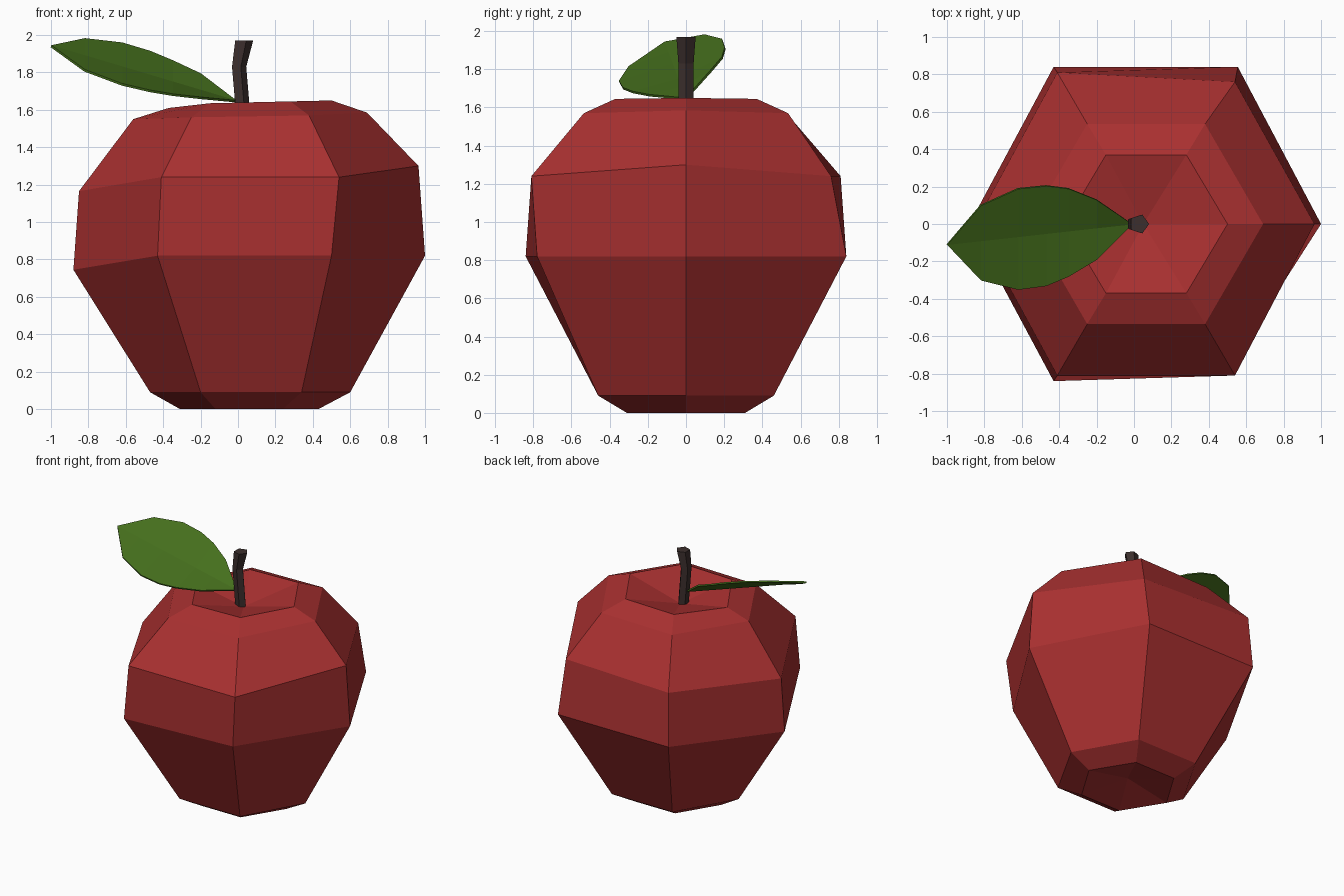
import bpy, bmesh, math
from mathutils import Vector

if "Cube" in bpy.data.objects:
    bpy.data.objects.remove(bpy.data.objects["Cube"])


def material(name, color):
    m = bpy.data.materials.new(name)
    m.diffuse_color = (*color, 1)
    m.use_nodes = True
    m.node_tree.nodes["Principled BSDF"].inputs["Base Color"].default_value = m.diffuse_color
    return m


def make_object(name, bm, mat):
    bmesh.ops.recalc_face_normals(bm, faces=bm.faces)
    me = bpy.data.meshes.new(name)
    bm.to_mesh(me)
    bm.free()
    me.materials.append(mat)
    ob = bpy.data.objects.new(name, me)
    bpy.context.collection.objects.link(ob)
    return ob


def loft(bm, rings, start, end):
    """Skin rings of points and close both ends with fans."""
    vr = [[bm.verts.new(p) for p in r] for r in rings]
    n = len(vr[0])
    for a, b in zip(vr, vr[1:]):
        for i in range(n):
            j = (i + 1) % n
            bm.faces.new((a[i], a[j], b[j], b[i]))
    for r, tip in ((vr[0], start), (vr[-1], end)):
        c = bm.verts.new(tip)
        for i in range(n):
            bm.faces.new((r[i], r[(i + 1) % n], c))


red = material("apple_red", (0.40, 0.03, 0.03))
brown = material("stem_brown", (0.045, 0.028, 0.026))
green = material("leaf_green", (0.06, 0.16, 0.012))

# Apple body: six-sided rings (right x,z / inner right x,z / inner left x,z / left x,z / half depth)
profile = [
    (0.43, 0.00, 0.24, 0.00, -0.12, 0.00, -0.31, 0.00, 0.31),
    (0.60, 0.09, 0.34, 0.09, -0.20, 0.09, -0.47, 0.09, 0.46),
    (1.00, 0.82, 0.50, 0.82, -0.43, 0.82, -0.88, 0.745, 0.84),
    (0.965, 1.30, 0.54, 1.24, -0.41, 1.24, -0.85, 1.165, 0.81),
    (0.69, 1.585, 0.38, 1.57, -0.25, 1.56, -0.56, 1.55, 0.535),
    (0.50, 1.65, 0.28, 1.645, -0.15, 1.635, -0.37, 1.61, 0.37),
]
rings = []
for xr, zr, x1, z1, x2, z2, xl, zl, y in profile:
    rings.append([Vector(p) for p in (
        (xr, 0, zr), (x1, y, z1), (x2, y, z2),
        (xl, 0, zl), (x2, -y, z2), (x1, -y, z1))])
# Irregular corners of the belly
rings[2][1].x = 0.555
rings[2][5].y = -0.78
rings[3][1].y = 0.76
bm = bmesh.new()
loft(bm, rings, (0.06, 0, 0.07), (0.05, 0, 1.53))
make_object("apple_body", bm, red)

# Bent five-sided stem
stem = []
for x, z, r in ((0.03, 1.50, 0.042), (0.002, 1.83, 0.042), (0.028, 1.97, 0.053)):
    stem.append([(x + r * math.cos(k * math.tau / 5), r * math.sin(k * math.tau / 5), z)
                 for k in range(5)])
bm = bmesh.new()
loft(bm, stem, (0.03, 0, 1.50), (0.028, 0, 1.97))
make_object("stem", bm, brown)

# Leaf: two halves folded along a straight midrib
base, tip = Vector((-0.01, 0, 1.645)), Vector((-1.0, -0.11, 1.94))
high = [(-0.20, 0.13, 1.79), (-0.35, 0.19, 1.86), (-0.47, 0.205, 1.91),
        (-0.62, 0.19, 1.955), (-0.82, 0.10, 1.978)]
low = [(-0.20, -0.19, 1.663), (-0.35, -0.28, 1.68), (-0.47, -0.33, 1.70),
       (-0.62, -0.35, 1.735), (-0.82, -0.30, 1.81)]
bm = bmesh.new()
vb, vt = bm.verts.new(base), bm.verts.new(tip)
mid = [bm.verts.new(base.lerp(tip, (base.x - p[0]) / (base.x - tip.x))) for p in high]
rib = [vb] + mid + [vt]
for side, edge in ((1, high), (-1, low)):
    rim = [vb] + [bm.verts.new(p) for p in edge] + [vt]
    for i in range(len(rib) - 1):
        quad = list(dict.fromkeys((rib[i], rim[i], rim[i + 1], rib[i + 1])))
        bm.faces.new(quad[::side])
leaf = make_object("leaf", bm, green)
mod = leaf.modifiers.new("thickness", 'SOLIDIFY')
mod.thickness = 0.012
mod.offset = 0
